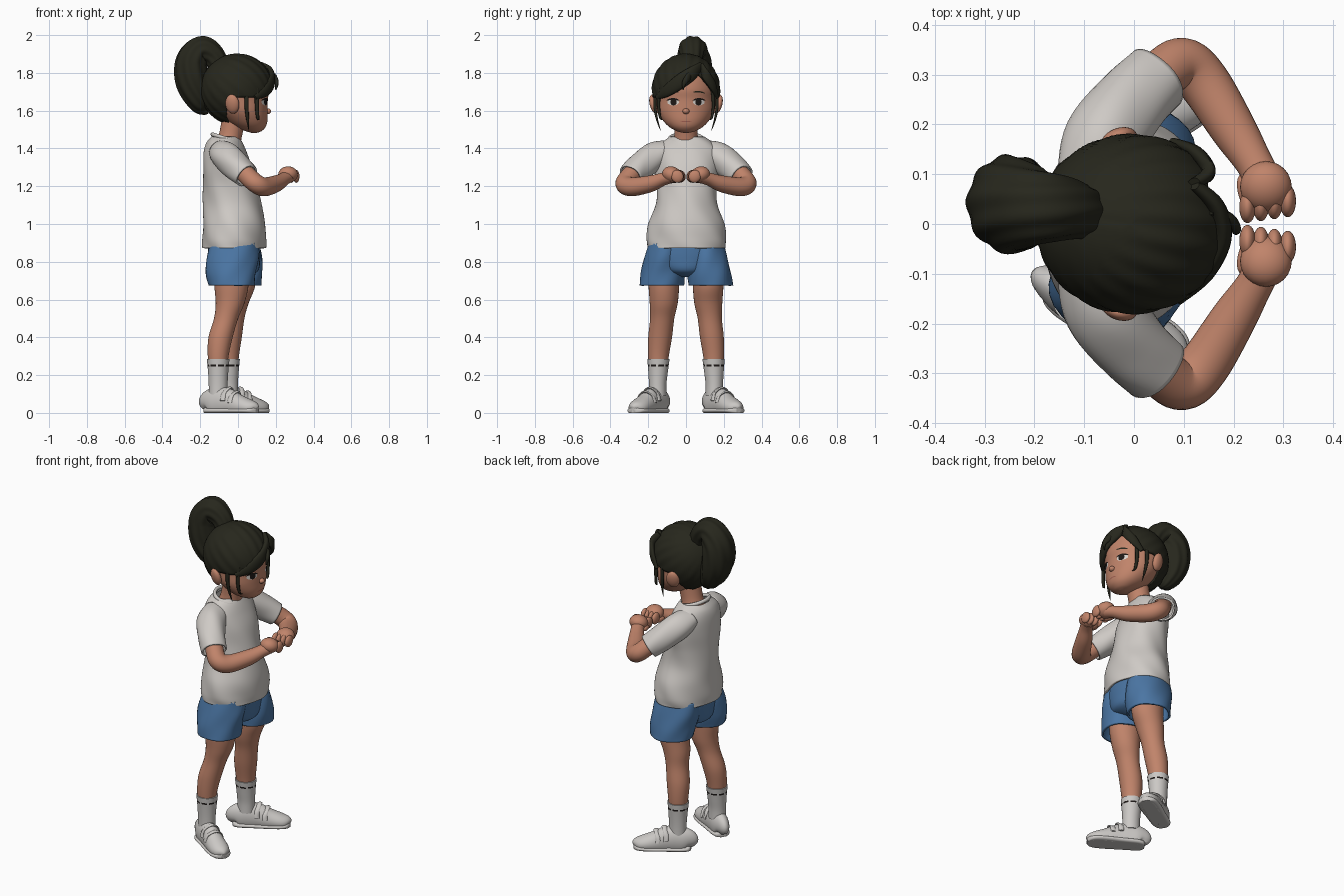
import bpy, bmesh, math
from mathutils import Vector
from mathutils.bvhtree import BVHTree

if "Cube" in bpy.data.objects:
    bpy.data.objects.remove(bpy.data.objects["Cube"])


def material(name, r, g, b):
    m = bpy.data.materials.new(name)
    m.use_nodes = True
    m.diffuse_color = (r, g, b, 1)
    bsdf = m.node_tree.nodes["Principled BSDF"]
    bsdf.inputs["Base Color"].default_value = (r, g, b, 1)
    bsdf.inputs["Roughness"].default_value = 0.8
    return m


SKIN = material("skin", 0.53, 0.23, 0.145)
HAIR = material("dark hair", 0.020, 0.020, 0.012)
SHIRT = material("shirt white", 0.62, 0.59, 0.56)
BLUE = material("shorts blue", 0.07, 0.18, 0.37)
SHOE = material("shoe white", 0.60, 0.58, 0.56)
EYE = material("eye white", 0.70, 0.66, 0.62)
DARK = material("eye dark", 0.012, 0.009, 0.008)
LIP = material("lip", 0.36, 0.12, 0.085)


def finish(name, bm, mat, shell=0):
    bmesh.ops.recalc_face_normals(bm, faces=bm.faces)
    me = bpy.data.meshes.new(name)
    bm.to_mesh(me)
    bm.free()
    me.materials.append(mat)
    me.shade_smooth()
    me.set_sharp_from_angle(angle=math.radians(50))
    ob = bpy.data.objects.new(name, me)
    bpy.context.collection.objects.link(ob)
    if shell:
        mod = ob.modifiers.new("thickness", "SOLIDIFY")
        mod.thickness = shell
        mod.offset = -1
    return ob


def spline(rows, steps):
    """Smooth curve through rows of equal-length numbers."""
    pts = [rows[0], *rows, rows[-1]]
    out = []
    for a, b, c, d in zip(pts, pts[1:], pts[2:], pts[3:]):
        for k in range(steps):
            t = k / steps
            out.append([q + 0.5 * t * (r - p + t * (2 * p - 5 * q + 4 * r - s + t * (3 * (q - r) + s - p)))
                        for p, q, r, s in zip(a, b, c, d)])
    return out + [list(rows[-1])]


def tube(name, rows, mat, ref=None, steps=6, sides=32, shell=0, fold=0, folds=5, floor=False):
    """Loft of ellipses: rows are x, y, z, half width, half height. No ref = level rings."""
    path = spline(rows, steps)
    ctr = [Vector(p[:3]) for p in path]
    bm = bmesh.new()
    rings = []
    for i, p in enumerate(path):
        u, v = Vector((1, 0, 0)), Vector((0, 1, 0))
        if ref:
            t = (ctr[min(i + 1, len(ctr) - 1)] - ctr[max(i - 1, 0)]).normalized()
            u = Vector(ref).cross(t).normalized()
            v = t.cross(u)
        ring = []
        for j in range(sides):
            a = math.tau * j / sides
            k = 1 + fold * math.sin(folds * a + 0.35 * i)
            co = ctr[i] + k * (u * max(p[3], 0.001) * math.cos(a) + v * max(p[4], 0.001) * math.sin(a))
            if floor:
                co.z = max(co.z, 0)
            ring.append(bm.verts.new(co))
        rings.append(ring)
    for r, s in zip(rings, rings[1:]):
        for j in range(sides):
            bm.faces.new((r[j], r[j - 1], s[j - 1], s[j]))
    if not shell:
        bm.faces.new(rings[0])
        bm.faces.new(rings[-1])
    return finish(name, bm, mat, shell)


def ball(name, loc, size, mat, rot=(0, 0, 0)):
    bm = bmesh.new()
    bmesh.ops.create_uvsphere(bm, u_segments=24, v_segments=16, radius=1)
    bmesh.ops.scale(bm, vec=size, verts=bm.verts)
    ob = finish(name, bm, mat)
    ob.location, ob.rotation_euler = loc, rot
    return ob


# Head: z, back x, front x, half width
profile = [(1.483, .07, .10, .015), (1.492, .04, .125, .05), (1.515, -.02, .147, .09),
           (1.55, -.07, .156, .123), (1.60, -.12, .157, .15), (1.66, -.16, .158, .158),
           (1.72, -.17, .165, .162), (1.80, -.15, .145, .145), (1.86, -.10, .09, .09), (1.88, -.03, .02, .02)]
head = tube("head", [((b + f) / 2, 0, z, (f - b) / 2, w) for z, b, f, w in profile], SKIN, sides=48)
tube("neck", [(-.06, 0, 1.40, .07, .075), (-.04, 0, 1.47, .062, .062), (-.02, 0, 1.56, .065, .065)], SKIN)
ball("nose", (.157, 0, 1.597), (.019, .018, .015), SKIN)
bm = bmesh.new()
bm.from_mesh(head.data)
surface = BVHTree.FromBMesh(bm)
bm.free()


def face_patch(name, y, z, ry, rz, lift, mat, tilt=0, bend=0):
    """Thin oval plate that follows the front of the head."""
    bm = bmesh.new()

    def put(a, k):
        p, q = ry * k * math.cos(a), rz * k * math.sin(a)
        q -= bend * (p / ry) ** 2
        yy = y + p * math.cos(tilt) - q * math.sin(tilt)
        zz = z + p * math.sin(tilt) + q * math.cos(tilt)
        hit = surface.ray_cast(Vector((1, yy, zz)), Vector((-1, 0, 0)))[0]
        return bm.verts.new((hit.x + lift, yy, zz))
    rings = [[put(math.tau * j / 24, k) for j in range(24)] for k in (.05, .4, .7, 1)]
    bm.faces.new(rings[0])
    for r, s in zip(rings, rings[1:]):
        for j in range(24):
            bm.faces.new((r[j - 1], r[j], s[j], s[j - 1]))
    return finish(name, bm, mat)


face_patch("mouth", 0, 1.543, .030, .0035, .002, LIP, bend=.003)
for s, side in ((1, "left"), (-1, "right")):
    face_patch(side + "_eye_white", s * .068, 1.645, .031, .017, .002, EYE)
    face_patch(side + "_iris", s * .066, 1.646, .017, .018, .004, DARK)
    face_patch(side + "_upper_lash", s * .069, 1.662, .034, .005, .005, DARK, bend=.008)
    face_patch(side + "_brow", s * .07, 1.700, .032, .004, .002, HAIR, tilt=-s * .1, bend=.005)
    ball(side + "_ear", (-.03, s * .168, 1.635), (.038, .022, .052), SKIN, (-s * .25, 0, s * .35))

# Hair cap: a dome whose lower edge follows the hairline, with grooves toward the ponytail
hairline = [(-180, 1.53), (-125, 1.535), (-108, 1.61), (-92, 1.67), (-60, 1.67), (-40, 1.69), (-10, 1.735),
            (10, 1.765), (25, 1.80), (40, 1.75), (60, 1.685), (92, 1.67), (108, 1.61), (125, 1.535), (180, 1.53)]
bm = bmesh.new()
cols, levels = 120, 28
grid = []
tail_root = Vector((-.75, .12, .65)).normalized()
e1 = tail_root.orthogonal().normalized()
e2 = tail_root.cross(e1)
for i in range(cols):
    deg = -180 + 360 * i / cols
    low = next(z0 + (z1 - z0) * (deg - d0) / (d1 - d0)
               for (d0, z0), (d1, z1) in zip(hairline, hairline[1:]) if deg <= d1)
    end = math.acos(max(-.985, (low - 1.712) / .19))
    line = []
    for j in range(1, levels + 1):
        phi, th = end * j / levels, math.radians(deg)
        d = Vector((math.sin(phi) * math.cos(th), math.sin(phi) * math.sin(th), math.cos(phi)))
        groove = .012 * math.sin(20 * math.atan2(d.dot(e2), d.dot(e1))) * min(1, 1.5 * (1 - abs(d.dot(tail_root))))
        d *= 1 + groove
        line.append(bm.verts.new((-.005 + .193 * d.x, .180 * d.y, 1.712 + .19 * d.z)))
    grid.append(line)
top = bm.verts.new((-.005, 0, 1.902))
for i in range(cols):
    a, b = grid[i - 1], grid[i]
    bm.faces.new((top, a[0], b[0]))
    for j in range(levels - 1):
        bm.faces.new((a[j], a[j + 1], b[j + 1], b[j]))
finish("hair_cap", bm, HAIR, .022)

# Ponytail, swept fringe and loose strands
tube("ponytail", [(-.09, .02, 1.81, .05, .05), (-.13, .03, 1.89, .06, .06), (-.19, .035, 1.922, .074, .075),
                  (-.243, .04, 1.86, .085, .092), (-.245, .04, 1.76, .085, .098), (-.215, .04, 1.67, .07, .085),
                  (-.18, .04, 1.61, .045, .05), (-.165, .03, 1.585, .008, .01)],
     HAIR, ref=(0, 1, 0), sides=64, fold=.035, folds=9)
locks = {
    "fringe_right": [(.12, .08, 1.84, .012, .02), (.165, .035, 1.80, .018, .035), (.178, -.03, 1.755, .018, .038),
                     (.145, -.10, 1.705, .016, .032), (.09, -.155, 1.67, .008, .012)],
    "fringe_left": [(.12, .08, 1.84, .012, .018), (.15, .105, 1.79, .014, .025),
                    (.125, .143, 1.73, .014, .025), (.08, .165, 1.67, .008, .012)],
    "fringe_tuft": [(.15, .03, 1.81, .012, .02), (.19, .01, 1.775, .013, .02),
                    (.205, -.01, 1.745, .01, .012), (.20, -.015, 1.71, .002, .003)],
}
for name, rows in locks.items():
    tube(name, rows, HAIR, ref=(0, 0, 1), sides=16)
for s, side in ((1, "left"), (-1, "right")):
    for name, x, low in (("long", .045, 1.495), ("short", .10, 1.55)):
        y = .16 if x < .08 else .14
        tube(f"{side}_{name}_strand", [(x, s * y, 1.72, .012, .010), (x, s * (y + .005), 1.63, .011, .008),
             (x + .005, s * (y - .005), 1.56, .008, .006), (x + .012, s * (y - .025), low, .001, .001)], HAIR, sides=12)

# Shirt with collar
shirt = tube("shirt", [(-.02, 0, .872, .167, .208), (-.02, 0, .92, .168, .212), (-.02, 0, 1.0, .165, .20),
                       (-.03, 0, 1.1, .155, .165), (-.042, 0, 1.2, .143, .16), (-.055, 0, 1.3, .13, .172),
                       (-.068, 0, 1.38, .112, .168), (-.072, 0, 1.43, .095, .135), (-.068, 0, 1.462, .075, .09)],
             SHIRT, sides=64, shell=.012, fold=.014, folds=6)
shirt.rotation_euler.z = -.1
bpy.ops.mesh.primitive_torus_add(major_segments=40, minor_segments=10, major_radius=.085, minor_radius=.011,
                                 location=(-.062, 0, 1.452), rotation=(0, .3, 0))
collar = bpy.context.object
collar.name = "collar"
collar.scale = (.9, 1, 1)
collar.data.materials.append(SHIRT)
collar.data.shade_smooth()

# Sleeves, arms and fists
for s, side in ((1, "left"), (-1, "right")):
    def row(x, y, z, a, b):
        return (x, s * y, z, a, b)
    tube(side + "_sleeve", [row(-.085, .09, 1.385, .07, .06), row(-.06, .17, 1.355, .08, .077),
         row(-.005, .245, 1.30, .076, .073), row(.045, .293, 1.255, .071, .066)],
         SHIRT, ref=(0, 0, 1), shell=.01, fold=.02, folds=4)
    tube(side + "_arm", [row(-.03, .21, 1.34, .05, .05), row(.05, .295, 1.255, .05, .05),
         row(.097, .322, 1.213, .052, .05), row(.14, .285, 1.197, .052, .05), row(.20, .19, 1.213, .046, .044),
         row(.243, .12, 1.238, .037, .034), row(.262, .08, 1.25, .04, .035)], SKIN, ref=(0, 0, 1))
    ball(side + "_palm", (.265, s * .075, 1.262), (.052, .052, .042), SKIN, (s * .3, 0, 0))
    for k in range(4):
        ball(f"{side}_finger_{k + 1}", (.228 + .027 * k, s * (.034 + .004 * k), 1.252),
             (.0165, .032, .034), SKIN, (-s * .4, 0, 0))
    ball(side + "_thumb", (.228, s * .06, 1.235), (.018, .042, .017), SKIN, (0, 0, s * .3))

# Shorts, legs, socks and shoes
tube("shorts_seat", [(-.02, 0, .72, .06, .03), (-.02, 0, .75, .125, .13), (-.02, 0, .82, .138, .19),
                     (-.02, 0, .90, .14, .195)], BLUE)
for s, side, fwd in ((1, "left", .02), (-1, "right", -.015)):
    foot = -.05 if s > 0 else -.105
    tube(side + "_shorts_leg", [(-.02, s * .10, .90, .13, .098), (-.022 + fwd / 2, s * .112, .82, .138, .108),
         (-.022 + fwd, s * .122, .74, .132, .117), (-.018 + fwd, s * .13, .675, .122, .118)],
         BLUE, shell=.012, fold=.02, folds=5)
    tube(side + "_leg", [(-.02 + fwd, s * .115, .78, .095, .085), (-.02 + fwd, s * .117, .67, .09, .081),
         (foot * .4, s * .118, .58, .076, .074), (foot * .6, s * .126, .50, .064, .064),
         (foot * .88, s * .137, .40, .064, .063), (foot, s * .146, .30, .055, .055),
         (foot, s * .148, .2, .045, .045)], SKIN)
    sock = tube(side + "_sock", [(foot, s * .15, .09, .05, .046), (foot, s * .15, .15, .05, .046),
                (foot, s * .148, .21, .053, .051), (foot, s * .146, .285, .06, .059)], SHOE, steps=9)
    sock.data.materials.append(DARK)
    for f in sock.data.polygons:
        if .243 < f.center.z < .253 and f.index % 4:
            f.material_index = 1

    turn = s * math.radians(31)
    heel = Vector((foot - .056, s * .122, 0))
    ahead = Vector((math.cos(turn), math.sin(turn), 0))
    across = Vector((-ahead.y, ahead.x, 0))

    def at(d, z, w, h):
        return (*(heel + ahead * d + Vector((0, 0, z))), w, h)
    stations = [(-.012, .045, .015), (0, .105, .036), (.03, .13, .047), (.08, .138, .050), (.13, .128, .052),
                (.19, .098, .056), (.25, .074, .054), (.285, .058, .040), (.302, .036, .012)]
    tube(side + "_shoe", [at(d, h * .4, w, h * .6) for d, h, w in stations], SHOE, ref=(0, 0, 1), floor=True)
    tube(side + "_sole", [at(d * 1.015, .012, w + .005, .02) for d, h, w in stations], SHOE, ref=(0, 0, 1), floor=True)
    for k, (d, h) in enumerate(((.125, .128), (.17, .108))):
        arc = [heel + ahead * (d + (.012 if abs(q) < .03 else 0)) + across * q + Vector((0, 0, h * f))
               for q, f in ((-.054, .5), (-.04, .82), (0, 1.04), (.04, .82), (.054, .5))]
        tube(f"{side}_strap_{k + 1}", [(*p, .014, .006) for p in arc], SHOE, ref=tuple(ahead.cross(across)), sides=12)
